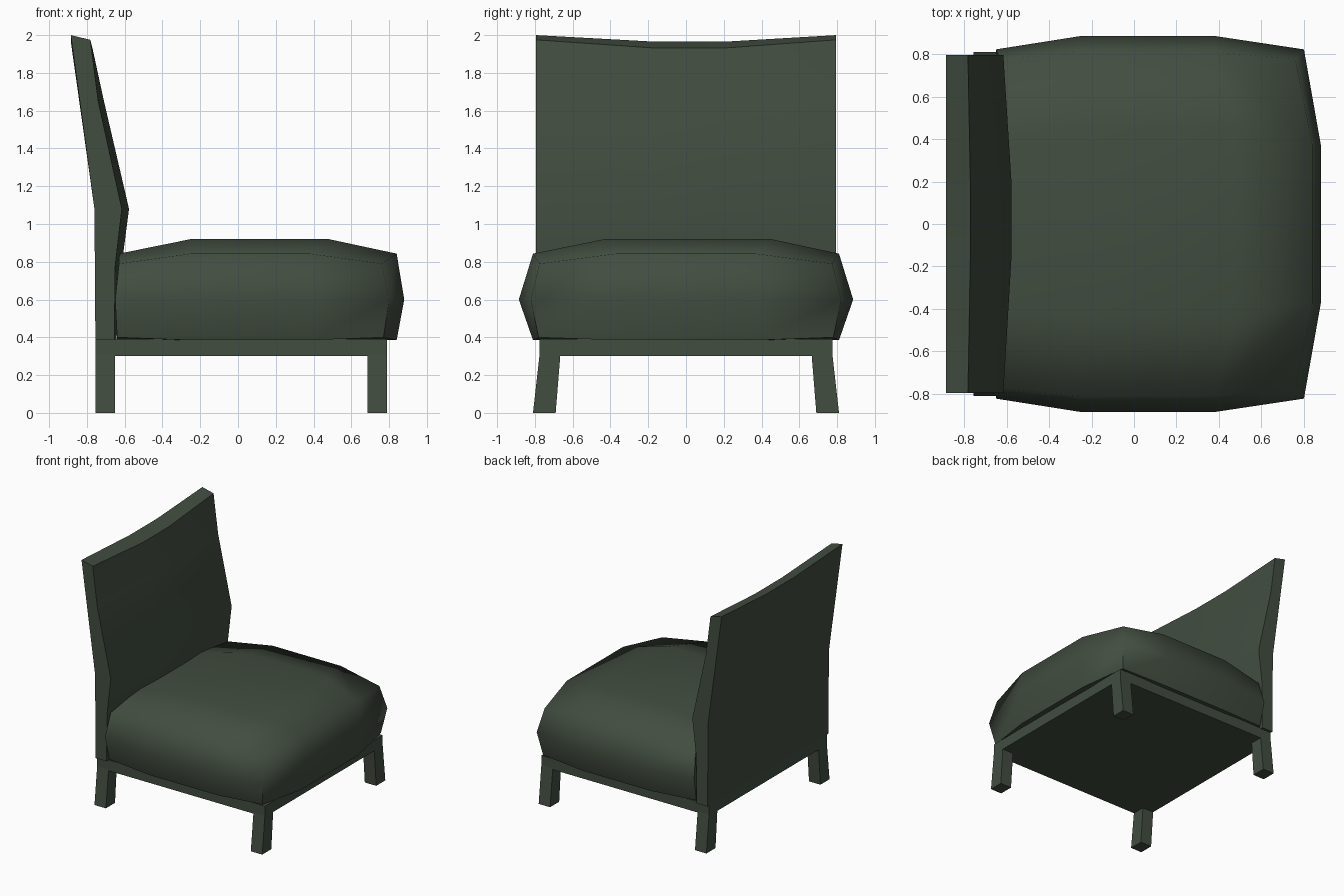
import bpy
import bmesh
from math import radians

cube = bpy.data.objects.get("Cube")
if cube:
    bpy.data.objects.remove(cube, do_unlink=True)

# One dark green for upholstery and frame
green = bpy.data.materials.new("dark_green")
green.use_nodes = True
colour = (0.054, 0.074, 0.051, 1)
green.diffuse_color = colour
green.node_tree.nodes["Principled BSDF"].inputs["Base Color"].default_value = colour


def finish(name, bm, angle=None):
    """Turn a bmesh into a named object, optionally smooth shaded."""
    bmesh.ops.recalc_face_normals(bm, faces=bm.faces)
    mesh = bpy.data.meshes.new(name)
    bm.to_mesh(mesh)
    bm.free()
    mesh.materials.append(green)
    obj = bpy.data.objects.new(name, mesh)
    bpy.context.collection.objects.link(obj)
    if angle:
        bpy.ops.object.select_all(action="DESELECT")
        obj.select_set(True)
        bpy.context.view_layer.objects.active = obj
        bpy.ops.object.shade_smooth_by_angle(angle=radians(angle))
    return obj


def loft(rings, cap_end=True):
    """Bridge closed rings of points in order; cap the first and maybe the last."""
    bm = bmesh.new()
    loops = [[bm.verts.new(p) for p in ring] for ring in rings]
    for a, b in zip(loops, loops[1:]):
        for i in range(len(a)):
            j = (i + 1) % len(a)
            bm.faces.new((a[i], a[j], b[j], b[i]))
    bm.faces.new(loops[0])
    if cap_end:
        bm.faces.new(loops[-1])
    return bm, loops


def rect(x0, x1, y0, y1, z):
    return [(x0, y0, z), (x1, y0, z), (x1, y1, z), (x0, y1, z)]


# Base frame
bm, _ = loft([rect(-0.755, 0.79, -0.775, 0.775, z) for z in (0.30, 0.39)])
finish("base_frame", bm)

# Legs, splayed outwards to the sides
for end, x0 in (("rear", -0.755), ("front", 0.685)):
    for side, s in (("left", 1), ("right", -1)):
        bm, _ = loft([rect(x0, x0 + 0.105, s * 0.69, s * 0.81, 0),
                      rect(x0, x0 + 0.105, s * 0.665, s * 0.775, 0.31)])
        finish(f"{end}_{side}_leg", bm)


# Seat cushion: three bulging rings and a crowned top
def cushion_ring(z, z_corner, back, front, front_corner, side, side_corner):
    half = [(back, -side_corner, z_corner), (-0.25, -side, z), (0.38, -side, z),
            (front_corner, -side_corner, z_corner), (front, -0.37, z)]
    mirrored = [(x, -y, h) for x, y, h in reversed(half)]
    return half + mirrored + [(back, 0.4, z), (back, -0.4, z)]


bm, loops = loft([
    cushion_ring(0.385, 0.40, -0.64, 0.84, 0.77, 0.81, 0.78),
    cushion_ring(0.60, 0.60, -0.65, 0.88, 0.80, 0.885, 0.822),
    cushion_ring(0.843, 0.79, -0.63, 0.84, 0.76, 0.81, 0.775),
], cap_end=False)
crown = [bm.verts.new(p) for p in rect(-0.25, 0.48, -0.43, 0.45, 0.92)]
rim = loops[-1]
for i, v in enumerate(crown):
    c = 3 * i
    bm.faces.new((rim[c - 1], rim[c], rim[c + 1], v))
    bm.faces.new((rim[c + 1], rim[c + 2], crown[(i + 1) % 4], v))
bm.faces.new(crown)
finish("seat_cushion", bm, 70)


# Backrest: side profile swept across, padded and dipped in the middle
def back_section(y, bulge, dip):
    return [(x + bulge * pad, y, z - dip * top) for x, z, pad, top in (
        (-0.755, 0.385, 0, 0), (-0.76, 1.08, 0, 0), (-0.885, 2.0, 0, 1),
        (-0.782, 1.975, 0.3, 1.25), (-0.74, 1.65, 0.8, 0),
        (-0.615, 1.08, 1, 0), (-0.65, 0.78, 0.9, 0), (-0.655, 0.385, 0.3, 0))]


bm, _ = loft([back_section(-0.795, 0, 0), back_section(-0.16, 0.038, 0.035),
              back_section(0.2, 0.038, 0.035), back_section(0.795, 0, 0)])
finish("backrest", bm, 40)
